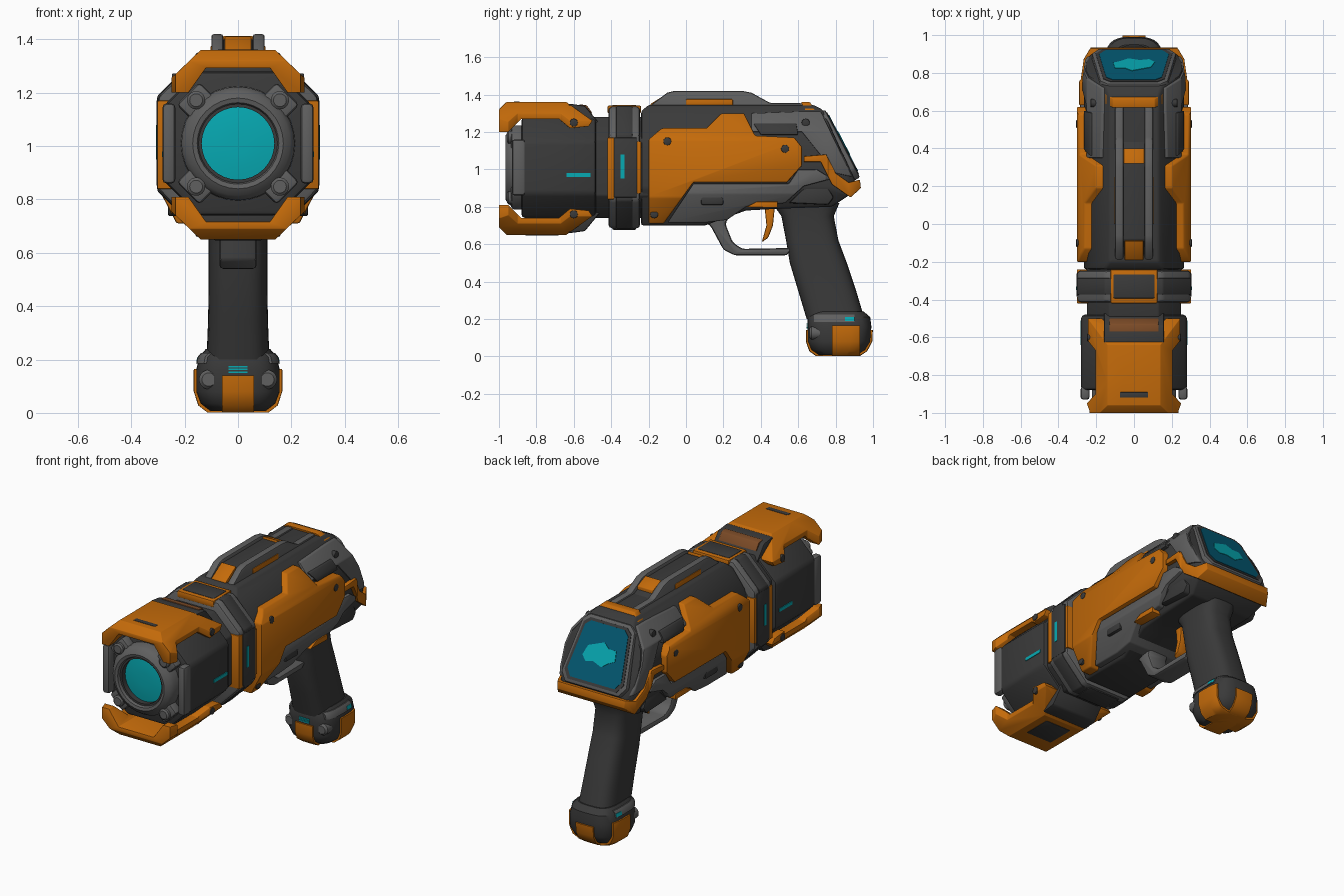
import bpy
import bmesh
from math import cos, sin, pi, radians, copysign
from mathutils import Vector, Matrix

if "Cube" in bpy.data.objects:
    bpy.data.objects.remove(bpy.data.objects["Cube"], do_unlink=True)


def material(name, red, green, blue):
    mat = bpy.data.materials.new(name)
    mat.use_nodes = True
    colour = (red, green, blue, 1)
    mat.diffuse_color = colour
    mat.node_tree.nodes["Principled BSDF"].inputs["Base Color"].default_value = colour
    return mat


orange = material("orange paint", .55, .145, .003)
dark = material("dark grey", .042, .042, .042)
grey = material("mid grey", .115, .115, .115)
cyan = material("cyan glow", .002, .4, .45)
teal = material("screen teal", .001, .1, .17)
amber = material("smoked amber", .2, .07, .02)


def new_object(name, bm, mat):
    bmesh.ops.recalc_face_normals(bm, faces=bm.faces[:])
    mesh = bpy.data.meshes.new(name)
    bm.to_mesh(mesh)
    bm.free()
    mesh.materials.append(mat)
    obj = bpy.data.objects.new(name, mesh)
    bpy.context.collection.objects.link(obj)
    return obj


def activate(obj):
    bpy.ops.object.select_all(action='DESELECT')
    obj.select_set(True)
    bpy.context.view_layer.objects.active = obj


def finish(obj, bevel=0.0):
    activate(obj)
    if bevel:
        mod = obj.modifiers.new("edges", 'BEVEL')
        mod.width, mod.segments, mod.limit_method = bevel, 2, 'ANGLE'
        mod.angle_limit = radians(25)
        bpy.ops.object.modifier_apply(modifier=mod.name)
    bpy.ops.object.shade_smooth_by_angle(angle=radians(35))
    return obj


def intersect(obj, cutter):
    activate(obj)
    mod = obj.modifiers.new("cut", 'BOOLEAN')
    mod.operation, mod.solver, mod.object = 'INTERSECT', 'EXACT', cutter
    bpy.ops.object.modifier_apply(modifier=mod.name)
    bpy.data.objects.remove(cutter, do_unlink=True)


def loft(name, rings, mat):
    bm = bmesh.new()
    loops = [[bm.verts.new(p) for p in ring] for ring in rings]
    count = len(loops[0])
    for low, high in zip(loops, loops[1:]):
        for i in range(count):
            j = (i + 1) % count
            bm.faces.new((low[i], low[j], high[j], high[i]))
    bm.faces.new(loops[0])
    bm.faces.new(loops[-1])
    return new_object(name, bm, mat)


def raw_prism(name, points, axis, start, end, mat):
    place = {'x': lambda p, d: (d, p[0], p[1]),
             'y': lambda p, d: (p[0], d, p[1]),
             'z': lambda p, d: (p[0], p[1], d)}[axis]
    return loft(name, [[place(p, d) for p in points] for d in (start, end)], mat)


def prism(name, points, axis, start, end, mat, bevel=.008):
    return finish(raw_prism(name, points, axis, start, end, mat), bevel)


def mirrored(half):
    return half + [(-x, v) for x, v in reversed(half)]


def rect(a, b, c, d):
    return [(a, c), (b, c), (b, d), (a, d)]


def disc(y, z, radius=.022):
    return [(y + radius * cos(i * pi / 6), z + radius * sin(i * pi / 6)) for i in range(12)]


def through(name, points, half_width, mat, bevel=.004):
    return prism(name, points, 'x', -half_width, half_width, mat, bevel)


# Plan of the body, narrowing to the rear
def body_plan(grow):
    half = [(.4, -2), (.4, .63), (.268, .75), (.252, .86), (.2, .945)]
    return mirrored([(x + grow, y + grow) for x, y in half])


# Side outline, front section and plan meet in one solid
def carved(name, side, section, mat, plan, bevel=.012):
    obj = raw_prism(name, side, 'x', -.6, .6, mat)
    intersect(obj, raw_prism("section cutter", section, 'y', -2, 2, mat))
    intersect(obj, raw_prism("plan cutter", plan, 'z', -1, 2, mat))
    return finish(obj, bevel)


MID = 1.01


def octagon(hx, hz, cut):
    return mirrored([(hx - cut, MID + hz), (hx, MID + hz - cut),
                     (hx, MID - hz + cut), (hx - cut, MID - hz)])


def circle(x, z, y, radius, sides=32):
    return [Vector((x + radius * cos(2 * pi * i / sides), y,
                    z + radius * sin(2 * pi * i / sides))) for i in range(sides)]


def lathe(name, profile, mat, x=0.0, z=MID):
    return finish(loft(name, [circle(x, z, y, r) for r, y in profile], mat))


# Barrel, neck and muzzle
prism("barrel", octagon(.28, .27, .13), 'y', -.88, -.48, dark, .02)
prism("barrel_neck", octagon(.25, .27, .12), 'y', -.5, -.2, dark)
lathe("muzzle_ring", [(.215, -.86), (.212, -.925), (.195, -.95), (.17, -.966),
                      (.153, -.962), (.148, -.95), (.148, -.9)], grey)
lathe("muzzle_bore", [(.149, -.89), (.149, -.945), (.136, -.945), (.136, -.905)], dark)
lathe("lens", [(.137, -.895), (.137, -.912), (.09, -.918), (.04, -.92)], cyan)
for sx in (-1, 1):
    for sz in (-1, 1):
        lug = raw_prism("muzzle_lug", rect(-.06, .06, .17, .265), 'y', -.935, -.86, grey)
        turn = Matrix.Rotation(sx * (radians(90) - sz * radians(45)), 4, 'Y')
        lug.data.transform(Matrix.Translation((0, 0, MID)) @ turn)
        finish(lug, .015)
        lathe("lug_bolt", [(.034, -.88), (.034, -.95), (.024, -.958)], grey,
              sx * .157, MID + sz * .162)
    prism("muzzle_bracket", rect(*sorted((sx * .235, sx * .283)), .86, 1.16),
          'y', -.93, -.86, grey, .015)
through("barrel_light", rect(-.64, -.51, .96, .98), .284, cyan, 0)

# Top and bottom barrel guards, flared at both ends
guard_side = [(-1, 1.2), (-1, 1.32), (-.96, 1.36), (-.64, 1.36), (-.5, 1.26),
              (-.52, 1.23), (-.62, 1.22), (-.68, 1.27), (-.88, 1.27), (-.95, 1.2)]
guard_section = mirrored([(.14, 1.36), (.25, 1.255), (.25, 1.18), (.2, 1.18), (.12, 1.293)])
guard_plan = mirrored([(.235, -1.1), (.235, -.99), (.25, -.95), (.203, -.9), (.203, -.67),
                       (.243, -.62), (.243, -.4)])
cap_side = [(-.64, 1.25), (-.63, 1.352), (-.54, 1.34), (-.45, 1.23)]
for label, flip in (("top", False), ("bottom", True)):
    def turn_over(points):
        return [(a, 2 * MID - .01 - b) if flip else (a, b) for a, b in points]
    carved(label + "_guard", turn_over(guard_side), turn_over(guard_section), orange,
           guard_plan, .008)
    through(label + "_guard_cap", turn_over(cap_side), .16, dark, .01)
    through(label + "_guard_bolt", disc(-.6, turn_over([(0, 1.25)])[0][1]), .248, dark)
through("top_guard_slot", rect(-.92, -.89, 1.34, 1.363), .075, dark)
through("bottom_guard_plate", rect(-.86, -.68, .647, .67), .09, dark)
through("guard_inlay", [(-.57, 1.3), (-.57, 1.349), (-.53, 1.342), (-.5, 1.3)], .13, amber)

# Collar between barrel and body
prism("collar", octagon(.3, .325, .15), 'y', -.415, -.245, grey, .02)
prism("collar_inlay", octagon(.303, .328, .15), 'y', -.375, -.285, dark)
through("collar_front_band", rect(-.42, -.385, .84, 1.17), .302, orange)
through("collar_rear_band", rect(-.262, -.24, .87, 1.15), .302, orange)
through("collar_side_plates", rect(-.385, -.262, .85, 1.17), .305, dark)
prism("collar_top_trim", rect(-.125, .125, -.42, -.24), 'z', 1.3, 1.341, orange)
prism("collar_cap_plates", rect(-.11, .11, -.395, -.265), 'z', .677, 1.345, dark)
through("collar_light", rect(-.35, -.33, .95, 1.08), .307, cyan, 0)

# Main body with side armour and frames
carved("body", [(-.24, .7), (-.24, 1.31), (-.2, 1.345), (.68, 1.345), (.73, 1.32),
                (.9, .95), (.9, .88), (.78, .8), (.5, .79), (.32, .78), (.1, .7)],
       mirrored([(.13, 1.345), (.24, 1.2), (.265, 1.1), (.265, .9), (.16, .69)]),
       dark, body_plan(0))
carved("side_armour", [(-.2, .71), (-.2, 1.16), (-.13, 1.22), (.11, 1.22), (.19, 1.3),
                       (.31, 1.3), (.37, 1.18), (.58, 1.17), (.62, 1.12), (.62, 1.02),
                       (.54, .93), (.04, .93), (-.12, .71)],
       mirrored([(.18, 1.33), (.285, 1.19), (.303, 1.15), (.303, .85), (.22, .69)]),
       orange, body_plan(.02))
carved("lower_frame", [(-.1, .715), (.04, .925), (.55, .925), (.6, 1), (.7, 1), (.78, .95),
                       (.63, .91), (.53, .82), (.32, .8), (.22, .73), (.1, .715)],
       mirrored([(.2, 1.05), (.285, 1.05), (.285, .87), (.2, .69)]), grey, body_plan(.007))
carved("rear_frame", [(.35, 1.2), (.35, 1.3), (.62, 1.31), (.72, 1.31), (.89, .96),
                      (.8, .98), (.7, 1.1), (.62, 1.2)],
       mirrored([(.14, 1.35), (.25, 1.21), (.273, 1.1), (.273, .9)]), grey, body_plan(.007))
carved("rear_dark_plate", [(.36, 1.245), (.59, 1.245), (.6, 1.185), (.4, 1.185)],
       mirrored([(.16, 1.34), (.26, 1.21), (.275, 1.15)]), dark, body_plan(.01), .005)
carved("rear_trim", [(.63, 1.07), (.75, 1.08), (.8, .98), (.87, .93), (.93, .945), (.935, .9),
                     (.88, .85), (.78, .92), (.72, 1.04), (.63, 1.04)],
       mirrored([(.29, 1.1), (.29, .9), (.27, .84)]), orange, body_plan(.014), .008)
carved("rear_top_trim", [(.61, 1.37), (.655, 1.37), (.7, 1.305), (.64, 1.305)],
       mirrored([(.11, 1.36), (.152, 1.318), (.12, 1.28)]), orange, body_plan(0), .004)
through("frame_slot", rect(.08, .2, .81, .86), .276, dark, .01)
through("rear_vent", [(.55, .82), (.63, .9), (.75, .92), (.79, .85), (.76, .81)], .262, dark, .01)
through("trigger_trim", [(.32, .798), (.38, .828), (.49, .828), (.49, .795)], .273, orange)
for y, z, reach in ((-.1, 1.15, .306), (.53, 1.11, .306), (-.17, .76, .262), (.64, 1.25, .23)):
    through("armour_bolt", disc(y, z), reach, dark)

# Top rail
rail = [(-.22, 1.32), (-.1, 1.41), (-.06, 1.42), (.3, 1.42), (.35, 1.41), (.45, 1.355), (.62, 1.355), (.62, 1.32)]
for sx in (-1, 1):
    prism("top_rail", rail, 'x', sx * .055, sx * .1, grey, .01)
through("rail_core", [(-.2, 1.32), (-.08, 1.4), (.32, 1.4), (.42, 1.35), (.5, 1.32)], .056, dark)
through("rail_front_block", [(-.19, 1.32), (-.19, 1.35), (-.09, 1.412), (-.08, 1.32)], .05, orange)
through("rail_rear_block", [(.32, 1.32), (.32, 1.415), (.4, 1.38), (.4, 1.32)], .055, orange)
through("rail_side_inlay", rect(0, .25, 1.34, 1.375), .104, orange)

# Sloped rear screen
up = Vector((0, -.46, .888)).normalized()
side_dir = Vector((-1, 0, 0))
tilt = Matrix((side_dir, up, side_dir.cross(up))).transposed().to_4x4()
tilt.translation = (0, .816, 1.128)
bezel = mirrored([(.14, .205), (.18, .17), (.225, -.15), (.185, -.205)])
blob = [(-.11, -.03), (-.08, -.06), (-.03, -.05), (.03, -.07), (.07, -.04), (.11, -.02),
        (.1, .04), (.05, .04), (.01, .07), (-.04, .05), (-.09, .03)]
for name, outline, scale, low, high, mat, bevel in (
        ("screen_bezel", bezel, 1, -.04, .024, grey, .012),
        ("screen_border", bezel, .9, 0, .027, dark, 0),
        ("screen", bezel, .82, 0, .03, teal, 0),
        ("screen_image", blob, 1, 0, .033, cyan, 0)):
    part = raw_prism(name, [(a * scale, b * scale) for a, b in outline], 'z', low, high, mat)
    part.data.transform(tilt)
    finish(part, bevel)

# Trigger and its guard
through("trigger_guard", [(.06, .74), (.13, .7), (.2, .57), (.26, .54), (.54, .54), (.57, .58),
                          (.3, .575), (.25, .61), (.21, .71), (.24, .76), (.2, .78)], .07, grey, .015)
through("trigger", [(.42, .8), (.475, .8), (.465, .7), (.44, .635), (.405, .61), (.43, .7)],
        .04, orange, .008)


# Grip with rounded square sections: height, front, back, half width
def oval(z, front, back, half_width, grow=0.0, power=3.2, sides=32):
    ring = []
    for i in range(sides):
        c, s = cos(2 * pi * i / sides), sin(2 * pi * i / sides)
        ring.append(Vector((copysign(abs(c) ** (2 / power), c) * (half_width + grow),
                            (front + back) / 2 + copysign(abs(s) ** (2 / power), s)
                            * ((back - front) / 2 + grow), z)))
    return ring


grip_rows = [(.82, .46, .82, .12), (.75, .51, .79, .11), (.62, .535, .815, .11),
             (.5, .555, .86, .11), (.35, .6, .91, .112), (.2, .645, .955, .118)]
finish(loft("grip", [oval(*row) for row in grip_rows], dark))
base_rows = [(.24, .665, .95, .12), (.21, .65, .985, .145), (.16, .65, .991, .157),
             (.08, .65, .987, .157), (.035, .668, .96, .14), (.008, .705, .92, .105)]
finish(loft("grip_base", [oval(*row) for row in base_rows], dark))


def base_piece(name, y0, y1, half_width, z0, z1, grow, mat):
    part = loft(name, [oval(row[0] - (.007 if i > 3 else 0), *row[1:], grow)
                       for i, row in enumerate(base_rows)], mat)
    intersect(part, raw_prism("cutter", rect(-half_width, half_width, y0, y1), 'z', z0, z1, mat))
    finish(part)


base_piece("base_side_plates", .78, .93, .3, -.1, .165, .009, orange)
base_piece("base_end_plates", .4, 1.2, .06, -.1, .14, .009, orange)
base_piece("base_side_caps", .68, .9, .3, .185, .225, .006, grey)
base_piece("base_side_lights", .85, .9, .3, .19, .21, .008, cyan)
for z in (.15, .16, .17):
    base_piece("base_front_light", .4, .8, .035, z, z + .006, .005, cyan)
for sx in (-1, 1):
    lathe("base_knob", [(.036, .72), (.036, .672), (.025, .66)], grey, sx * .11, .125)
